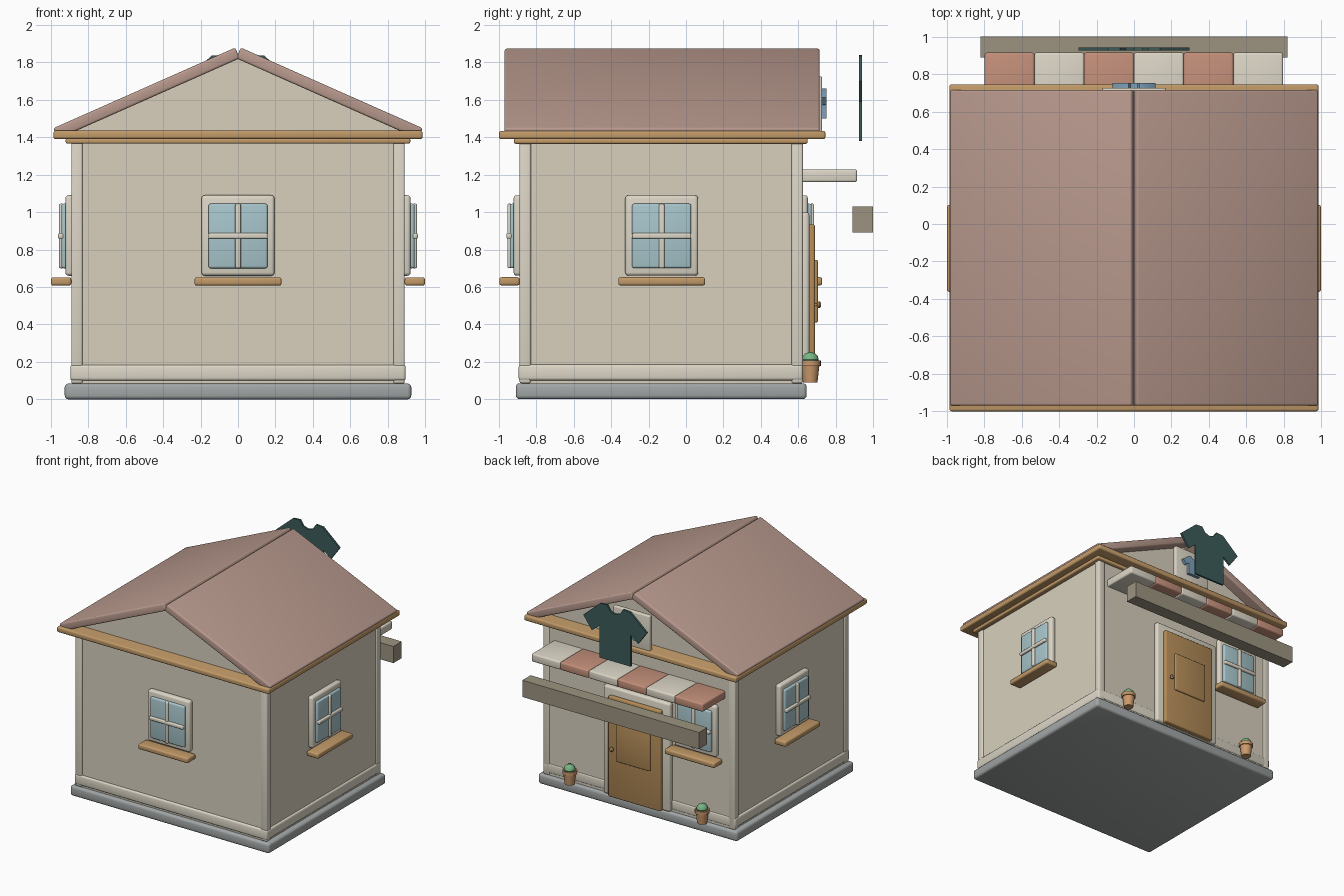
import bpy, bmesh, math
from mathutils import Matrix, Vector

if "Cube" in bpy.data.objects:
    bpy.data.objects.remove(bpy.data.objects["Cube"])

I = Matrix.Identity(4)
T = lambda x, y, z=0: Matrix.Translation((x, y, z))
R = lambda deg, ax: Matrix.Rotation(math.radians(deg), 4, ax)


def mat(name, hexa):
    m = bpy.data.materials.new(name)
    c = [int(hexa[i:i + 2], 16) / 255 for i in (0, 2, 4)]
    m.diffuse_color = [((v + 0.055) / 1.055) ** 2.4 for v in c] + [1]
    m.use_nodes = True
    m.node_tree.nodes["Principled BSDF"].inputs["Base Color"].default_value = m.diffuse_color
    return m


CREAM, TRIM = mat("cream", "D8D0BE"), mat("trim", "DCD6C6")
WOOD, DOOR = mat("wood", "C29A68"), mat("door_wood", "B48C58")
ROOF, GLASS = mat("roof", "B8998D"), mat("glass", "A8C6CC")
STONE, TEAL = mat("stone", "A2A6A6"), mat("teal", "3C5C5A")
ORANGE, BAR = mat("orange", "C4907A"), mat("bar", "9C9480")
CLAY, LEAF, BLUE = mat("clay", "CC9A6C"), mat("leaf", "78B484"), mat("blue", "7FA0B8")


def finish(name, bm, m, M=I):
    bmesh.ops.transform(bm, matrix=M, verts=bm.verts)
    bmesh.ops.recalc_face_normals(bm, faces=bm.faces)
    me = bpy.data.meshes.new(name)
    bm.to_mesh(me)
    bm.free()
    me.shade_smooth()
    me.set_sharp_from_angle(angle=math.radians(35))
    me.materials.append(m)
    ob = bpy.data.objects.new(name, me)
    bpy.context.collection.objects.link(ob)
    return ob


def box(name, x, y, z, m, bev=0.01, M=I):
    """Rounded box from three (low, high) ranges."""
    bm = bmesh.new()
    bmesh.ops.create_cube(bm, size=1)
    for v in bm.verts:
        v.co = Vector([r[0] if c < 0 else r[1] for c, r in zip(v.co, (x, y, z))])
    if bev:
        bev = min(bev, 0.45 * min(r[1] - r[0] for r in (x, y, z)))
        bmesh.ops.bevel(bm, geom=bm.edges[:], offset=bev, segments=3,
                        profile=0.5, affect='EDGES')
    return finish(name, bm, m, M)


def prism(name, pts, y0, y1, m, M=I):
    """Outline in x,z extruded along y."""
    bm = bmesh.new()
    f = bm.faces.new([bm.verts.new((p[0], y0, p[1])) for p in pts])
    g = bmesh.ops.extrude_face_region(bm, geom=[f])["geom"]
    bmesh.ops.translate(bm, vec=(0, y1 - y0, 0),
                        verts=[e for e in g if isinstance(e, bmesh.types.BMVert)])
    return finish(name, bm, m, M)


def lathe(name, prof, m, M=I, n=20):
    bm = bmesh.new()
    vs = [bm.verts.new((r, 0, z)) for r, z in prof]
    es = [bm.edges.new(p) for p in zip(vs, vs[1:])]
    bmesh.ops.spin(bm, geom=vs + es, axis=(0, 0, 1), cent=(0, 0, 0),
                   angle=math.tau, steps=n, use_merge=True)
    bmesh.ops.remove_doubles(bm, verts=bm.verts, dist=1e-5)
    return finish(name, bm, m, M)


# base, walls, skirting, corner posts
box("foundation", (-.925, .925), (-.91, .645), (0, .085), STONE, .02)
box("walls", (-.88, .88), (-.88, .62), (.07, 1.4), CREAM, 0)
box("skirting", (-.895, .895), (-.895, .625), (.1, .185), TRIM, .015)
for i, x in enumerate((-.89, .83)):
    for j, y in enumerate((-.89, .565)):
        box(f"corner_post_{i}{j}", (x, x + .06), (y, y + .06), (.085, 1.38), TRIM, .01)

# eaves trim, gable and roof
box("lower_eaves_trim", (-.92, .92), (-.92, .65), (1.365, 1.395), WOOD, .01)
box("eaves_trim", (-.985, .985), (-1, .745), (1.39, 1.435), WOOD, .012)
prism("gable", [(-.9, 1.42), (.9, 1.42), (0, 1.82)], -.88, .62, CREAM)
for s, rng in ((1, (0, 1.062)), (-1, (-1.062, 0))):
    box(f"roof_slab_{'right' if s > 0 else 'left'}", rng, (-.97, .715), (-.062, 0), ROOF, .012,
        T(s * .015, 0, 1.878) @ R(s * 23.9, 'Y'))


# windows: built facing -y, then placed on each wall
def window(name, M):
    box(name + "_frame", (-.195, .195), (-.042, .01), (.66, 1.09), TRIM, .018, M)
    box(name + "_glass", (-.158, .158), (-.062, -.03), (.7, 1.045), GLASS, .012, M)
    box(name + "_upright_bar", (-.015, .015), (-.075, -.05), (.7, 1.045), TRIM, .008, M)
    box(name + "_cross_bar", (-.158, .158), (-.08, -.05), (.858, .888), TRIM, .008, M)
    box(name + "_sill", (-.232, .232), (-.118, -.01), (.608, .652), WOOD, .012, M)


window("front_window", T(0, -.88))
window("right_window", T(.88, -.13) @ R(90, 'Z'))
window("left_window", T(-.88, -.13) @ R(-90, 'Z'))
window("back_window", T(-.54, .61) @ R(180, 'Z'))

# door
box("door_frame", (-.31, .31), (.61, .66), (.09, 1.0), TRIM, .018)
box("door", (-.245, .245), (.64, .69), (.09, .935), DOOR, .012)
box("door_panel", (-.155, .155), (.68, .705), (.41, .745), DOOR, .008)
lathe("door_knob", [(0, .69), (.008, .69), (.008, .7), (.018, .706), (.018, .714), (.01, .722), (0, .723)],
      WOOD, T(.195, 0, .505) @ R(-90, 'X'), 16)

# striped awning
for i in range(6):
    x = -.797 + i * .2655
    box(f"awning_stripe_{i}", (x, x + .2655), (.6, .915), (1.16, 1.228),
        TRIM if i % 2 else ORANGE, .012)

# bar hanging before the awning
box("hanging_bar", (-.82, .82), (.89, 1), (.89, 1.03), BAR, 0)

# shirt signs: half outline mirrored
half = [(.075, 1.84), (.14, 1.835), (.295, 1.70), (.215, 1.59), (.145, 1.645), (.145, 1.38)]
neck = [(-.045, 1.795), (0, 1.78), (.045, 1.795)]
shirt = neck + half + [(-x, z) for x, z in reversed(half)]
prism("large_shirt", shirt, .925, .942, TEAL)
box("sign_board", (-.17, .17), (.69, .727), (1.42, 1.725), TRIM, .008)
prism("small_shirt", [(x * .39, 1.5 + (z - 1.38) * .35) for x, z in shirt], .725, .752, BLUE)

# flower pots
for i, x in enumerate((-.615, .615)):
    M = T(x, .665)
    lathe(f"pot_{i}", [(0, .09), (.038, .09), (.048, .178), (.056, .178), (.056, .206),
                       (.046, .206), (.044, .195), (0, .195)], CLAY, M)
    lathe(f"plant_{i}", [(0, .19), (.036, .195), (.044, .212), (.04, .23), (.026, .245), (0, .252)], LEAF, M)
